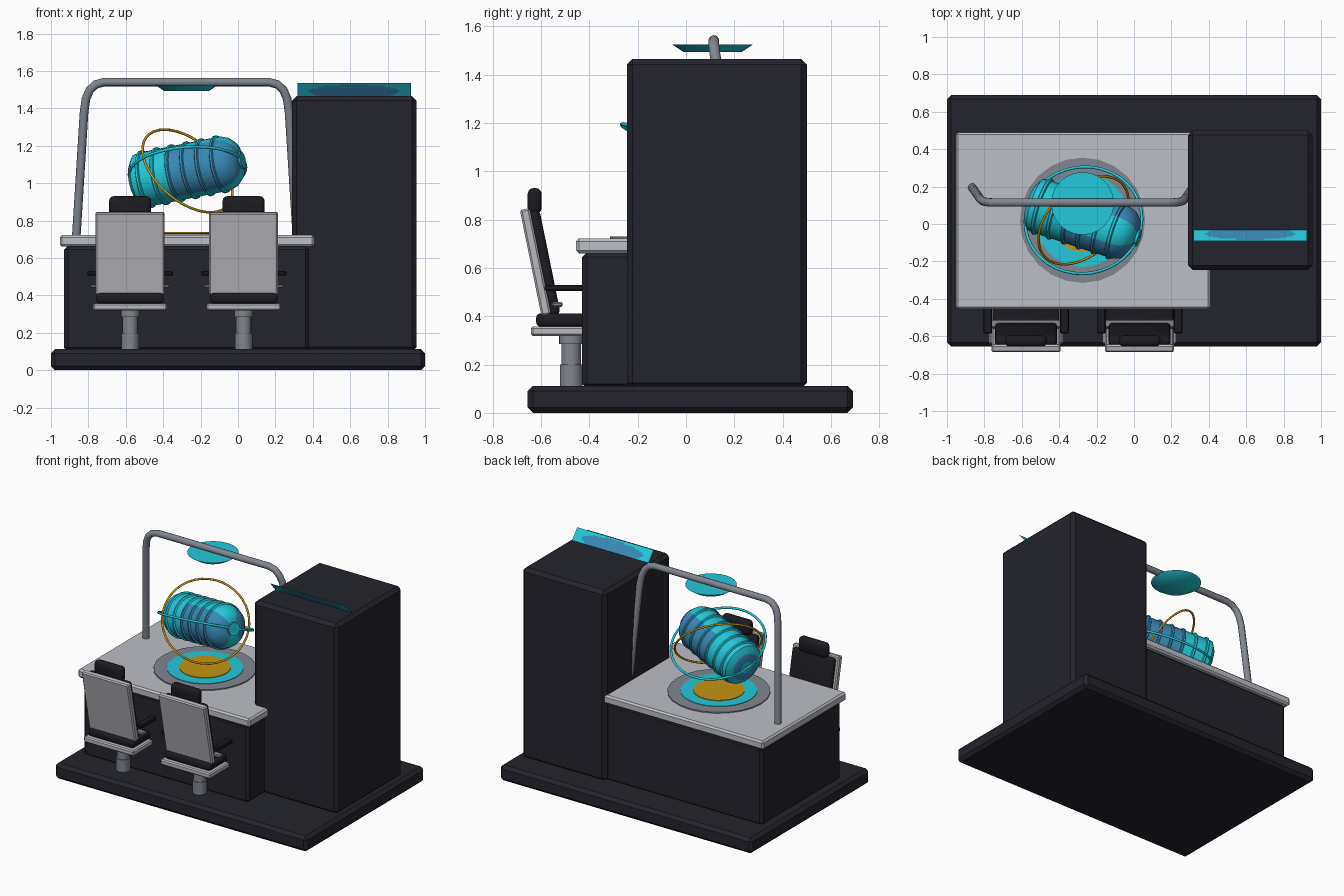
import bpy, bmesh, math
from mathutils import Vector, Matrix

if "Cube" in bpy.data.objects:
    bpy.data.objects.remove(bpy.data.objects["Cube"])

def mat(name, *c):
    m = bpy.data.materials.new(name)
    m.diffuse_color = (*c, 1)
    m.use_nodes = True
    m.node_tree.nodes["Principled BSDF"].inputs["Base Color"].default_value = m.diffuse_color
    return m

DARK = mat("dark navy", .017, .017, .026)
BLACK = mat("soft black", .011, .011, .016)
LIGHT = mat("light grey", .50, .52, .57)
SHELL = mat("chair grey", .48, .48, .52)
METAL = mat("metal grey", .22, .24, .28)
CYAN = mat("cyan", .017, .58, .70)
BLUE = mat("blue", .04, .25, .47)
GOLD = mat("gold", .56, .30, .006)

def add(name, bm, mats, smooth=False, matrix=None):
    if matrix:
        bm.transform(matrix)
    bmesh.ops.recalc_face_normals(bm, faces=bm.faces)
    me = bpy.data.meshes.new(name)
    bm.to_mesh(me)
    bm.free()
    for m in mats:
        me.materials.append(m)
    ob = bpy.data.objects.new(name, me)
    bpy.context.collection.objects.link(ob)
    if smooth:
        bpy.ops.object.select_all(action='DESELECT')
        ob.select_set(True)
        bpy.context.view_layer.objects.active = ob
        bpy.ops.object.shade_smooth_by_angle(angle=math.radians(35))
    return ob

def box(name, x, y, z, m, bevel=.01, seg=1, rot_x=0):
    """Bevelled box given by its (low, high) ranges, optionally tilted about x."""
    size = [b - a for a, b in (x, y, z)]
    mid = Vector([(a + b) / 2 for a, b in (x, y, z)])
    bm = bmesh.new()
    bmesh.ops.create_cube(bm, size=1, matrix=Matrix.Diagonal((*size, 1)))
    if bevel:
        bmesh.ops.bevel(bm, geom=bm.edges[:], offset=bevel, segments=seg, profile=.5, affect='EDGES')
    return add(name, bm, [m], seg > 1, Matrix.Translation(mid) @ Matrix.Rotation(rot_x, 4, 'X'))

def lathe(name, profile, mats, sides=24, matrix=None, rule=None):
    """Revolve (radius, height) points about z; both ends are capped."""
    bm = bmesh.new()
    rings = [[bm.verts.new((r * math.cos(k * math.tau / sides), r * math.sin(k * math.tau / sides), h))
              for k in range(sides)] for r, h in profile]
    for a, b in zip(rings, rings[1:]):
        for k in range(sides):
            bm.faces.new((a[k], a[(k + 1) % sides], b[(k + 1) % sides], b[k]))
    bm.faces.new(rings[0])
    bm.faces.new(rings[-1])
    bm.normal_update()
    if rule:
        for f in bm.faces:
            f.material_index = rule(f.calc_center_median())
    return add(name, bm, mats, True, matrix)

def tube(name, pts, radius, m, cyclic=False):
    """Round tube swept along a path."""
    cu = bpy.data.curves.new(name, 'CURVE')
    cu.dimensions = '3D'
    cu.bevel_depth = radius
    cu.bevel_resolution = 3
    cu.use_fill_caps = True
    sp = cu.splines.new('POLY')
    sp.points.add(len(pts) - 1)
    for p, q in zip(sp.points, pts):
        p.co = (*q, 1)
    sp.use_cyclic_u = cyclic
    sp.use_smooth = True
    cu.materials.append(m)
    ob = bpy.data.objects.new(name, cu)
    bpy.context.collection.objects.link(ob)

def hoop(name, centre, normal, R, r, m):
    q = Vector(normal).to_track_quat('Z', 'Y')
    tube(name, [centre + q @ Vector((R * math.cos(a), R * math.sin(a), 0))
                for a in (k * math.tau / 40 for k in range(40))], r, m, True)

# Platform, cabinet and desk
box("platform", (-1, 1), (-.655, .69), (0, .112), DARK, .022)
box("cabinet", (.29, .955), (-.245, .50), (.10, 1.465), DARK, .024)
box("desk_body", (-.93, .38), (-.43, .47), (.10, .665), DARK, .02)
box("desk_top", (-.953, .408), (-.455, .49), (.66, .722), LIGHT, .012)

# Projector pad on the desk
PX, PY = -.275, .02
for name, r, top, m in (("pad_rim", .335, .730, METAL), ("pad_ring", .25, .734, CYAN), ("pad_core", .168, .738, GOLD)):
    lathe(name, [(r, .715), (r, top)], [m], 24, Matrix.Translation((PX, PY, 0)))

# Floating ribbed capsule
C = Vector((-.27, .02, 1.065))
AXIS = Vector((1, -.33, .2)).normalized()
Q = AXIS.to_track_quat('Z', 'Y')
profile = [(.045, -.312), (.10, -.303), (.143, -.275)]
for t in (-.235, -.15, -.065, .02, .105, .19):      # raised ribs
    profile += [(.147, t - .011), (.157, t - .006), (.157, t + .006), (.147, t + .011)]
profile += [(.147, .215), (.133, .255), (.10, .29), (.055, .305), (.045, .305), (.045, .318)]

def capsule_colour(c):
    radial = Q @ Vector((c.x, c.y, 0)).normalized() if c.xy.length > 1e-4 else Vector((0, 0, 1))
    if c.z < -.29:
        return int(c.xy.length > .03)
    return int(c.z > -.07 and abs(radial.y) > .5)

lathe("capsule", profile, [CYAN, BLUE], 24, Matrix.Translation(C) @ Q.to_matrix().to_4x4(), capsule_colour)

# Orbit rings
hoop("orbit_ring_cyan", C, (-.07, .45, 1), .313, .008, CYAN)
hoop("orbit_ring_gold", C, (.535, -.563, .63), .285, .007, GOLD)

# Arched frame with hanging lamp
half = [(-.59, .195, .71), (-.548, .135, 1.38), (-.538, .125, 1.45), (-.518, .118, 1.497),
        (-.485, .115, 1.528), (-.44, .115, 1.54)]
tube("arch_frame", [(PX + x, y, z) for x, y, z in half] + [(PX - x, y, z) for x, y, z in half[::-1]], .023, METAL)
lathe("arch_lamp", [(.12, 1.493), (.168, 1.525)], [CYAN], 24, Matrix.Translation((PX, .11, 0)))

# Slanted display strip on the cabinet
bm = bmesh.new()
bmesh.ops.create_grid(bm, x_segments=40, y_segments=10, size=.5)
for f in bm.faces:
    c = f.calc_center_median()
    f.material_index = int((c.x / .40) ** 2 + ((c.y + .12) / .5) ** 2 < 1)
for v in bm.verts:
    v.co = (.622 + v.co.x * .606, -.06 - v.co.y * .062, 1.499 + v.co.y * .074)
add("display_strip", bm, [CYAN, BLUE])

# Two chairs facing the desk
TILT = math.radians(11.5)
for n, x in enumerate((-.577, .03), 1):
    def cbox(part, w, y, z, m, b, seg=1, rot=0, cx=0):
        box(f"chair_{n}_{part}", (x + cx - w, x + cx + w), y, z, m, b, seg, rot)
    lathe(f"chair_{n}_post", [(.047, .05), (.047, .20), (.041, .20), (.041, .285), (.05, .285), (.05, .33)],
          [METAL], 20, Matrix.Translation((x, -.475, 0)))
    cbox("seat_base", .198, (-.642, -.30), (.318, .357), SHELL, .008)
    cbox("seat_cushion", .18, (-.62, -.31), (.357, .412), BLACK, .018, 3)
    cbox("back_shell", .185, (-.643, -.602), (.40, .848), SHELL, .008, 1, TILT)
    cbox("back_cushion", .165, (-.612, -.562), (.40, .84), BLACK, .02, 3, TILT)
    cbox("headrest", .112, (-.655, -.597), (.825, .93), BLACK, .024, 3)
    for side, s in (("left", -1), ("right", 1)):
        cbox(f"{side}_armrest", .024, (-.585, -.36), (.505, .53), BLACK, .006, 1, 0, s * .205)
    cbox("arm_bar", .212, (-.555, -.51), (.438, .458), METAL, .006)
